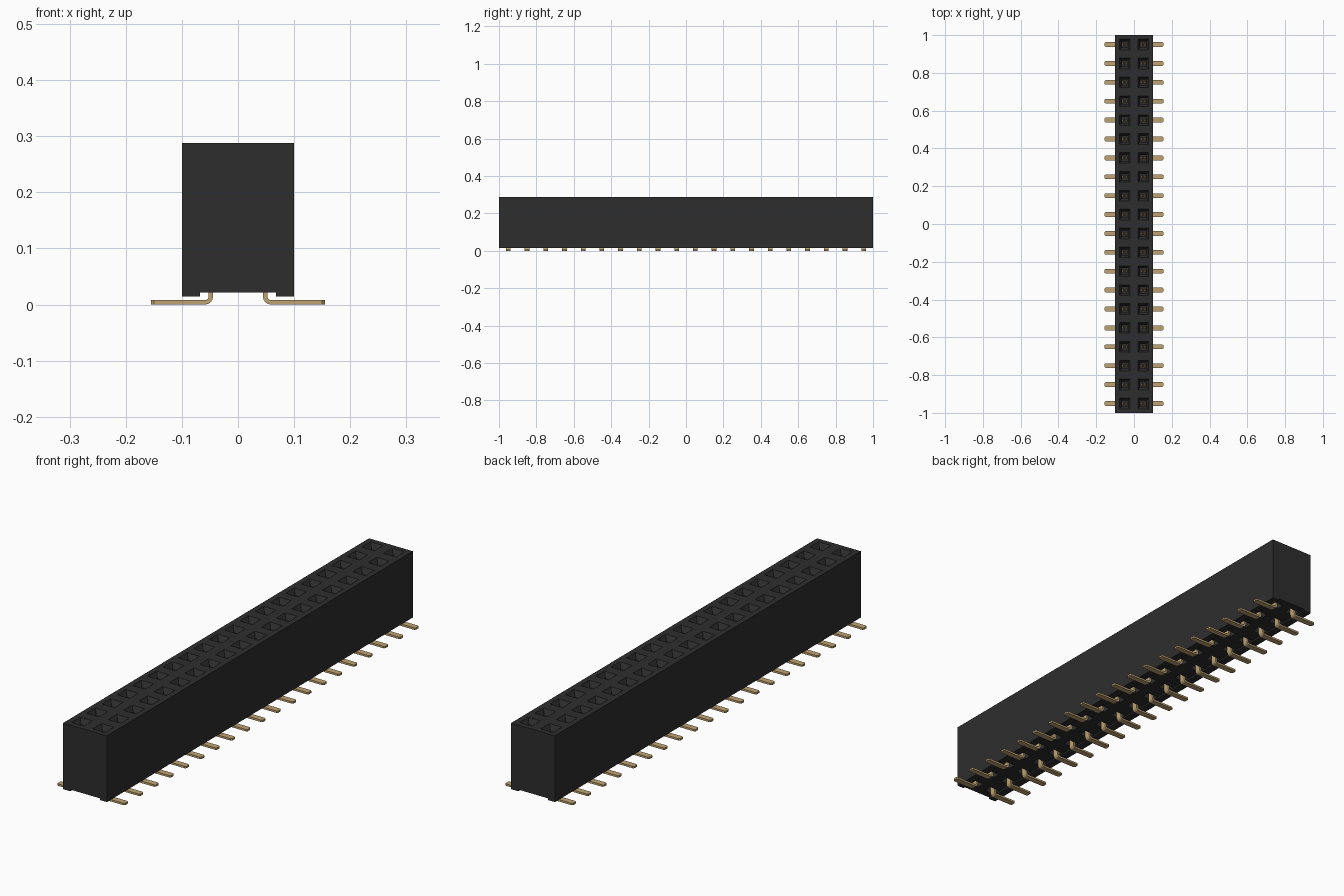
import bpy, bmesh, math
from mathutils import Vector

cube = bpy.data.objects.get("Cube")
if cube:
    bpy.data.objects.remove(cube, do_unlink=True)


def material(name, rgb, rough, metal=0.0):
    m = bpy.data.materials.new(name)
    m.use_nodes = True
    m.diffuse_color = (*rgb, 1)
    bsdf = m.node_tree.nodes["Principled BSDF"]
    bsdf.inputs["Base Color"].default_value = (*rgb, 1)
    bsdf.inputs["Roughness"].default_value = rough
    bsdf.inputs["Metallic"].default_value = metal
    return m


black = material("black plastic", (0.027, 0.027, 0.027), 0.6)
gold = material("gold plating", (0.53, 0.37, 0.17), 0.4)


def loft(bm, rings):
    """Closed solid through a list of equally long point rings."""
    loops = [[bm.verts.new(p) for p in ring] for ring in rings]
    n = len(loops[0])
    faces = [bm.faces.new(loops[0]), bm.faces.new(loops[-1])]
    for a, b in zip(loops, loops[1:]):
        for i in range(n):
            j = (i + 1) % n
            faces.append(bm.faces.new((a[i], a[j], b[j], b[i])))
    bmesh.ops.recalc_face_normals(bm, faces=faces)


def rect(x0, x1, y0, y1, z):
    return [(x0, y0, z), (x1, y0, z), (x1, y1, z), (x0, y1, z)]


def square(x, y, h, z):
    return rect(x - h, x + h, y - h, y + h, z)


def make(name, bm, mat):
    me = bpy.data.meshes.new(name)
    bm.to_mesh(me)
    bm.free()
    me.materials.append(mat)
    ob = bpy.data.objects.new(name, me)
    bpy.context.collection.objects.link(ob)
    return ob


ROWS = [-0.95 + 0.1 * i for i in range(20)]
SIDES = (-1, 1)
TOP, FOOT, CHANNEL = 0.288, 0.014, 0.021

# Housing: block with a shallow channel along the underside
profile = [(-0.1, FOOT), (-0.068, FOOT), (-0.068, CHANNEL), (0.068, CHANNEL),
           (0.068, FOOT), (0.1, FOOT), (0.1, TOP), (-0.1, TOP)]
bm = bmesh.new()
loft(bm, [[(x, y, z) for x, z in profile] for y in (-1, 1)])
housing = make("housing", bm, black)

# Cutters: tapered sockets above, pin pockets below
bm = bmesh.new()
for y in ROWS:
    for s in SIDES:
        x = 0.049 * s
        loft(bm, [square(x, y, 0.0293, TOP + 0.002), square(x, y, 0.016, 0.268),
                  square(x, y, 0.016, 0.11)])
        x0, x1 = sorted((0.02 * s, 0.066 * s))
        loft(bm, [rect(x0, x1, y - 0.018, y + 0.018, z) for z in (0.005, 0.09)])
cutter = make("socket_cutter", bm, black)
cutter.hide_render = True
mod = housing.modifiers.new("sockets", 'BOOLEAN')
mod.object = cutter
mod.operation = 'DIFFERENCE'
mod.solver = 'EXACT'
bpy.context.view_layer.objects.active = housing
bpy.ops.object.modifier_apply(modifier=mod.name)
bpy.data.objects.remove(cutter, do_unlink=True)

# Pin centre line (x, z, half width): chamfered tip, flat foot, bend, upright leg
R, T = 0.010, 0.004
path = [(0.155, T, 0.008), (0.150, T, 0.0125), (0.0485 + R, T, 0.0125)]
for k in range(1, 5):
    a = k * math.pi / 8
    path.append((0.0485 + R - R * math.sin(a), T + R - R * math.cos(a), 0.0125))
path.append((0.0485, 0.09, 0.0125))


def pin_rings(side, y):
    rings = []
    for i, (x, z, w) in enumerate(path):
        p, q = path[max(i - 1, 0)], path[min(i + 1, len(path) - 1)]
        d = Vector((q[0] - p[0], q[1] - p[1])).normalized() * T
        nx, nz = -d.y, d.x
        rings.append([(side * (x + k * nx), y + e * w, z + k * nz)
                      for k, e in ((1, 1), (1, -1), (-1, -1), (-1, 1))])
    return rings


for s, name in ((1, "left_pins"), (-1, "right_pins")):
    bm = bmesh.new()
    for y in ROWS:
        loft(bm, pin_rings(s, y))
    make(name, bm, gold)

# Spring contacts: a pair of thin leaves leaning together in each socket
bm = bmesh.new()
for y in ROWS:
    for s in SIDES:
        for k in SIDES:
            loft(bm, [rect(0.049 * s + k * o - 0.0015, 0.049 * s + k * o + 0.0015,
                           y - 0.007, y + 0.007, z)
                      for o, z in ((0.012, 0.108), (0.004, 0.2), (0.008, 0.23))])
make("spring_contacts", bm, gold)
